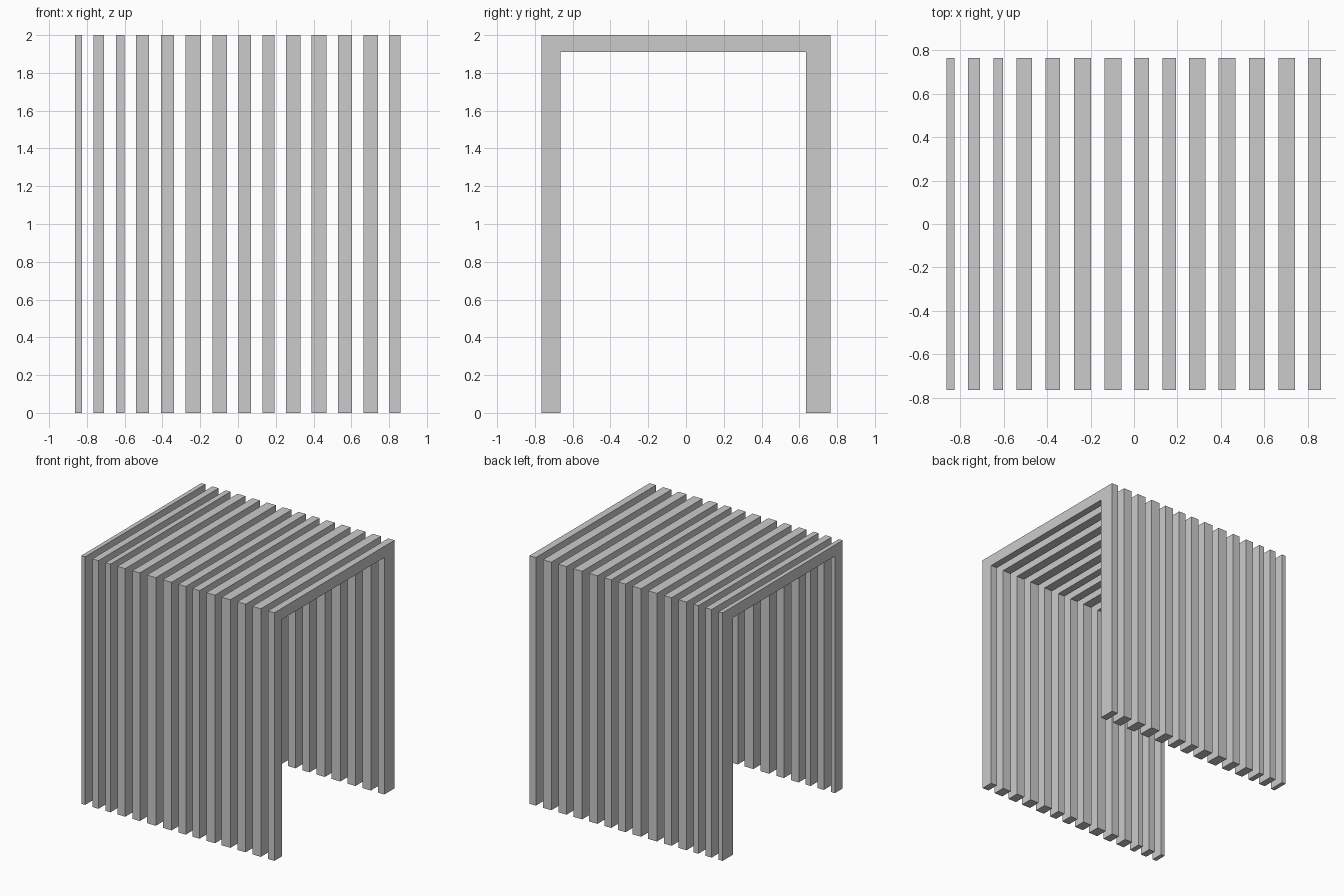
import bpy
import bmesh

if "Cube" in bpy.data.objects:
    bpy.data.objects.remove(bpy.data.objects["Cube"])

# Arch outline in (y, z): two legs of different thickness and a top beam
PROFILE = [(-0.765, 0), (-0.665, 0), (-0.665, 1.91), (0.635, 1.91),
           (0.635, 0), (0.765, 0), (0.765, 2), (-0.765, 2)]

# Left and right edge of each slat along x
SLATS = [(-0.862, -0.827), (-0.764, -0.709), (-0.646, -0.602), (-0.540, -0.470),
         (-0.407, -0.340), (-0.277, -0.197), (-0.135, -0.057), (0.003, 0.070),
         (0.131, 0.193), (0.254, 0.330), (0.390, 0.468), (0.530, 0.603),
         (0.665, 0.740), (0.803, 0.860)]


def arch_slat(name, x0, x1):
    """Extrude the arch outline from x0 to x1."""
    bm = bmesh.new()
    face = bm.faces.new([bm.verts.new((x0, y, z)) for y, z in PROFILE])
    result = bmesh.ops.extrude_face_region(bm, geom=[face], use_keep_orig=True)
    moved = [v for v in result["geom"] if isinstance(v, bmesh.types.BMVert)]
    bmesh.ops.translate(bm, verts=moved, vec=(x1 - x0, 0, 0))
    bmesh.ops.recalc_face_normals(bm, faces=bm.faces)
    mesh = bpy.data.meshes.new(name)
    bm.to_mesh(mesh)
    bm.free()
    bpy.context.collection.objects.link(bpy.data.objects.new(name, mesh))


# Row of separate arch slats
for i, (left, right) in enumerate(SLATS, 1):
    arch_slat(f"arch_slat_{i:02d}", left, right)
